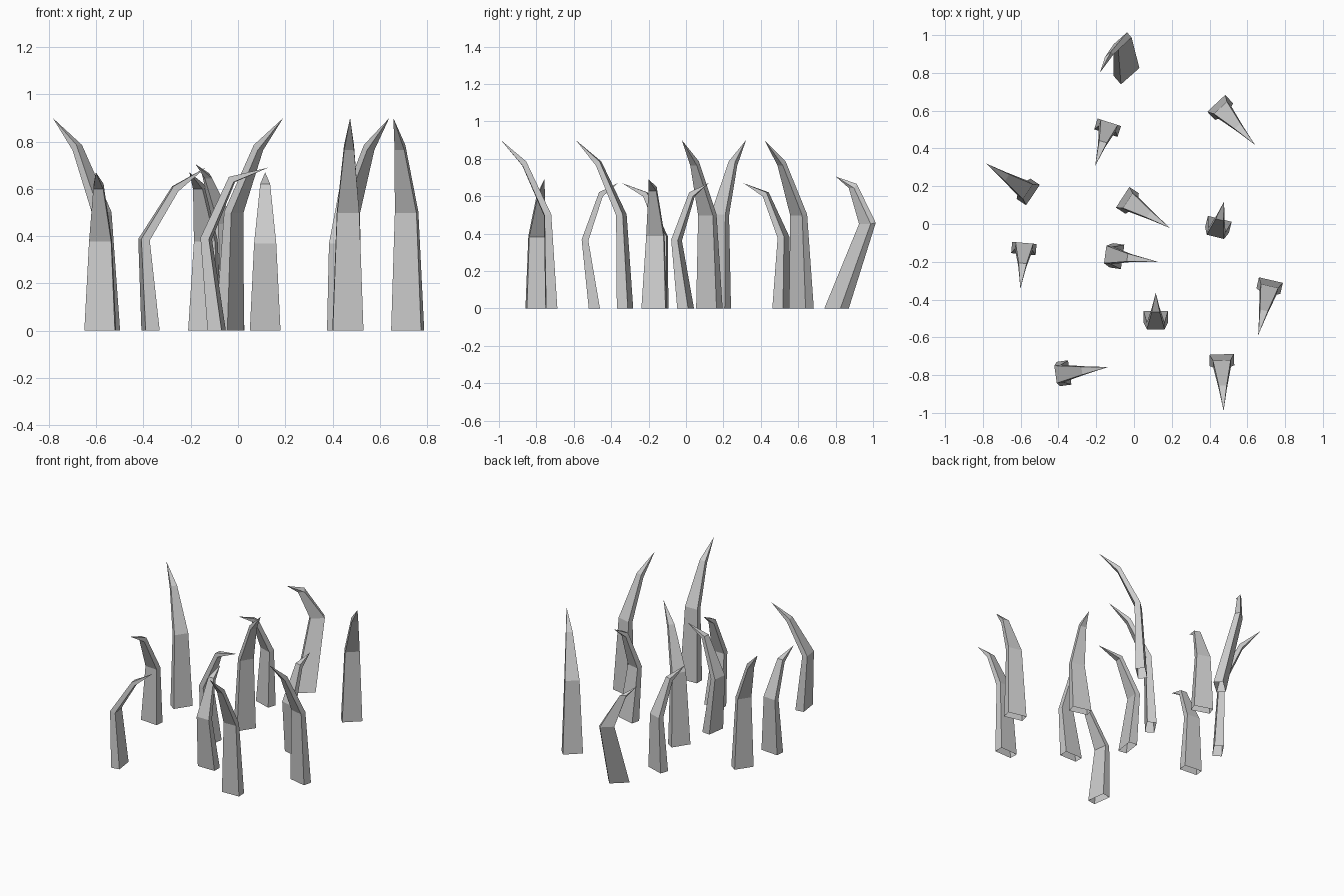
import bpy
from math import cos, sin, radians

if "Cube" in bpy.data.objects:
    bpy.data.objects.remove(bpy.data.objects["Cube"])

# section half sizes per level (base, middle, upper): half width, half depth, depth tilt in z
SECTIONS = [(0.065, 0.03, 0.0), (0.047, 0.018, 0.003), (0.021, 0.01, 0.011)]


def blade(name, x, y, angle, spine):
    """Tapered four-sided blade; spine = (forward, sideways, height) above the open base."""
    f = (cos(radians(angle)), sin(radians(angle)))
    s = (-f[1], f[0])

    def place(fwd, side, z):
        return (x + fwd * f[0] + side * s[0], y + fwd * f[1] + side * s[1], z)

    verts, faces = [], []
    rings = [(0, 0, 0)] + spine[:2]
    for (d, w, z), (hw, hd, tilt) in zip(rings, SECTIONS):
        for a, b in ((-1, -1), (1, -1), (1, 1), (-1, 1)):
            verts.append(place(d + a * hd, w + b * hw, z - a * tilt))
    verts.append(place(*spine[2]))
    for k in range(2):
        for i in range(4):
            j = (i + 1) % 4
            faces.append((4 * k + i, 4 * k + j, 4 * k + 4 + j, 4 * k + 4 + i))
    for i in range(4):
        faces.append((8 + i, 8 + (i + 1) % 4, 12))
    mesh = bpy.data.meshes.new(name)
    mesh.from_pydata(verts, [], faces)
    obj = bpy.data.objects.new(name, mesh)
    bpy.context.collection.objects.link(obj)


# tall blades: upright, sweeping forward at the top
tall = [(0, 0), (0, 0)]
TALL = [(0.02, 0, 0.5), (0.145, 0, 0.775), (0.27, 0, 0.9)]
for i, (x, y, a) in enumerate([(0.456, 0.617, -47), (-0.56, 0.17, 146),
                               (-0.035, 0.125, -33), (0.718, -0.326, -103),
                               (0.465, -0.72, -88)]):
    blade(f"tall_blade_{i + 1}", x, y, a, TALL)

# short blades with a hooked tip
SHORT = [(-0.012, 0, 0.38), (0.088, 0, 0.61), (0.213, 0, 0.67)]
blade("short_blade_1", -0.14, 0.51, -108, SHORT)
blade("short_blade_2", -0.583, -0.13, -95, SHORT)

# short blades leaning backwards
BACK = [(-0.05, 0, 0.365), (0.035, 0, 0.61), (0.126, 0, 0.67)]
blade("leaning_blade_1", 0.447, -0.002, 76, BACK)
blade("leaning_blade_2", 0.115, -0.49, 90, BACK)

# blades with a long drooping tip
blade("drooping_blade_1", -0.09, -0.17, -8,
      [(-0.045, 0, 0.39), (0.065, 0, 0.64), (0.22, 0, 0.69)])
blade("drooping_blade_2", -0.37, -0.79, 8,
      [(-0.028, 0, 0.385), (0.105, 0, 0.6), (0.235, 0, 0.69)])

# strongly tilted blade at the back
blade("tilted_blade", -0.04, 0.805, -48.6,
      [(-0.137, 0.094, 0.455), (-0.125, -0.011, 0.655), (-0.09, -0.108, 0.705)])
